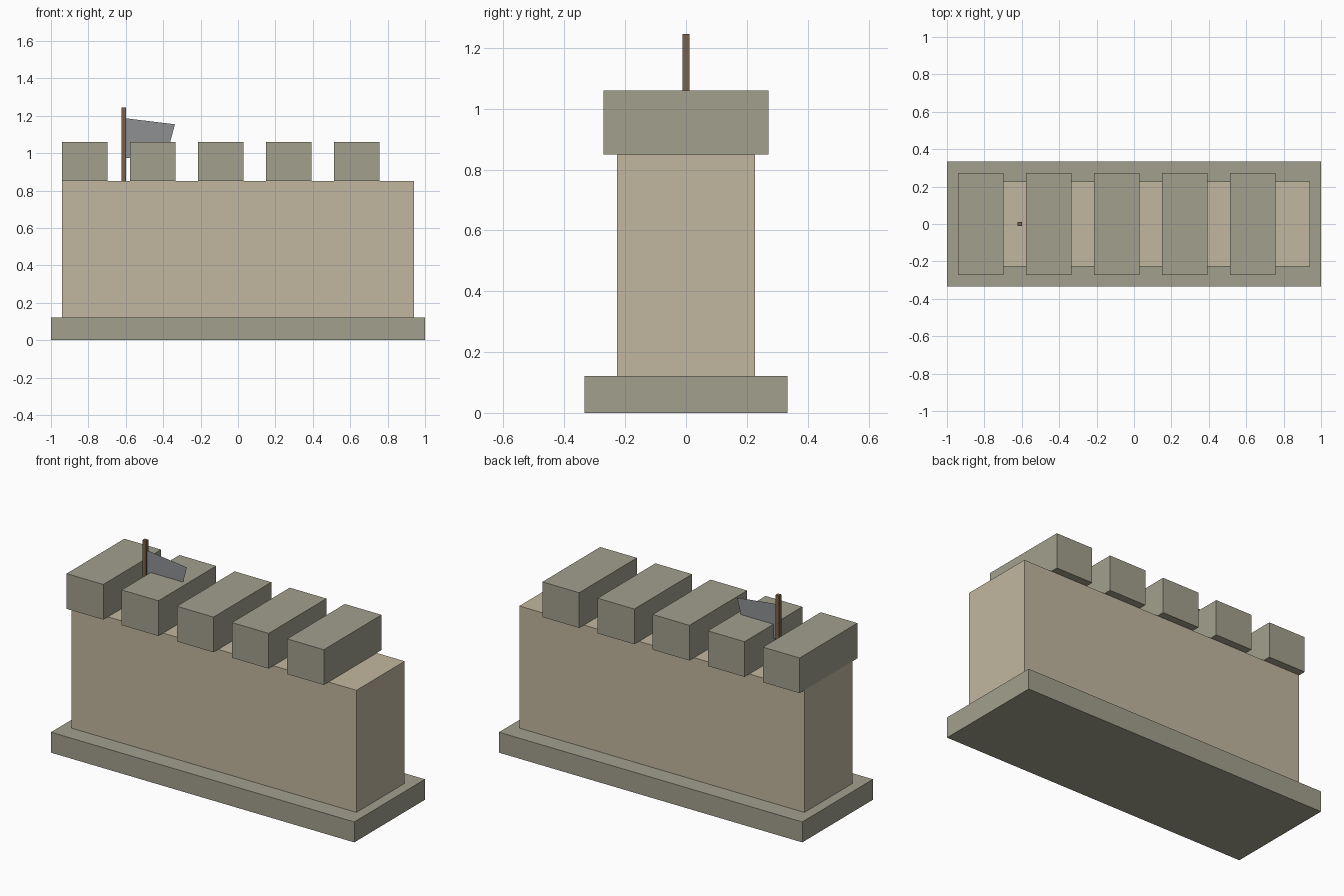
import bpy

if "Cube" in bpy.data.objects:
    bpy.data.objects.remove(bpy.data.objects["Cube"])


def material(name, color):
    m = bpy.data.materials.new(name)
    m.diffuse_color = (*color, 1)
    m.use_nodes = True
    m.node_tree.nodes["Principled BSDF"].inputs["Base Color"].default_value = m.diffuse_color
    return m


stone = material("grey_stone", (0.36, 0.35, 0.27))
sand = material("sandstone", (0.54, 0.47, 0.35))
wood = material("wood", (0.19, 0.12, 0.07))
cloth = material("cloth", (0.27, 0.28, 0.29))


def box(name, x, y, z, mat):
    """Box from (min, max) ranges along each axis."""
    bpy.ops.mesh.primitive_cube_add(size=1, location=[sum(r) / 2 for r in (x, y, z)])
    ob = bpy.context.object
    ob.name = name
    ob.scale = [r[1] - r[0] for r in (x, y, z)]
    bpy.ops.object.transform_apply(location=False, rotation=False, scale=True)
    ob.data.materials.append(mat)
    return ob


# Plinth and wall
box("base", (-1, 1), (-0.333, 0.333), (0, 0.122), stone)
box("wall", (-0.94, 0.94), (-0.227, 0.227), (0.122, 0.85), sand)

# Row of battlements, overhanging front and back
for i in range(5):
    x = -0.94 + i * 0.3635
    box(f"battlement_{i + 1}", (x, x + 0.242), (-0.272, 0.272), (0.85, 1.06), stone)

# Flag pole
box("flag_pole", (-0.623, -0.599), (-0.012, 0.012), (0.85, 1.245), wood)

# Flat flag, tapering away from the pole
mesh = bpy.data.meshes.new("flag")
mesh.from_pydata([(-0.599, 0, 0.973), (-0.379, 0, 0.998),
                  (-0.337, 0, 1.154), (-0.599, 0, 1.186)], [], [(0, 1, 2, 3)])
mesh.materials.append(cloth)
flag = bpy.data.objects.new("flag", mesh)
bpy.context.collection.objects.link(flag)
